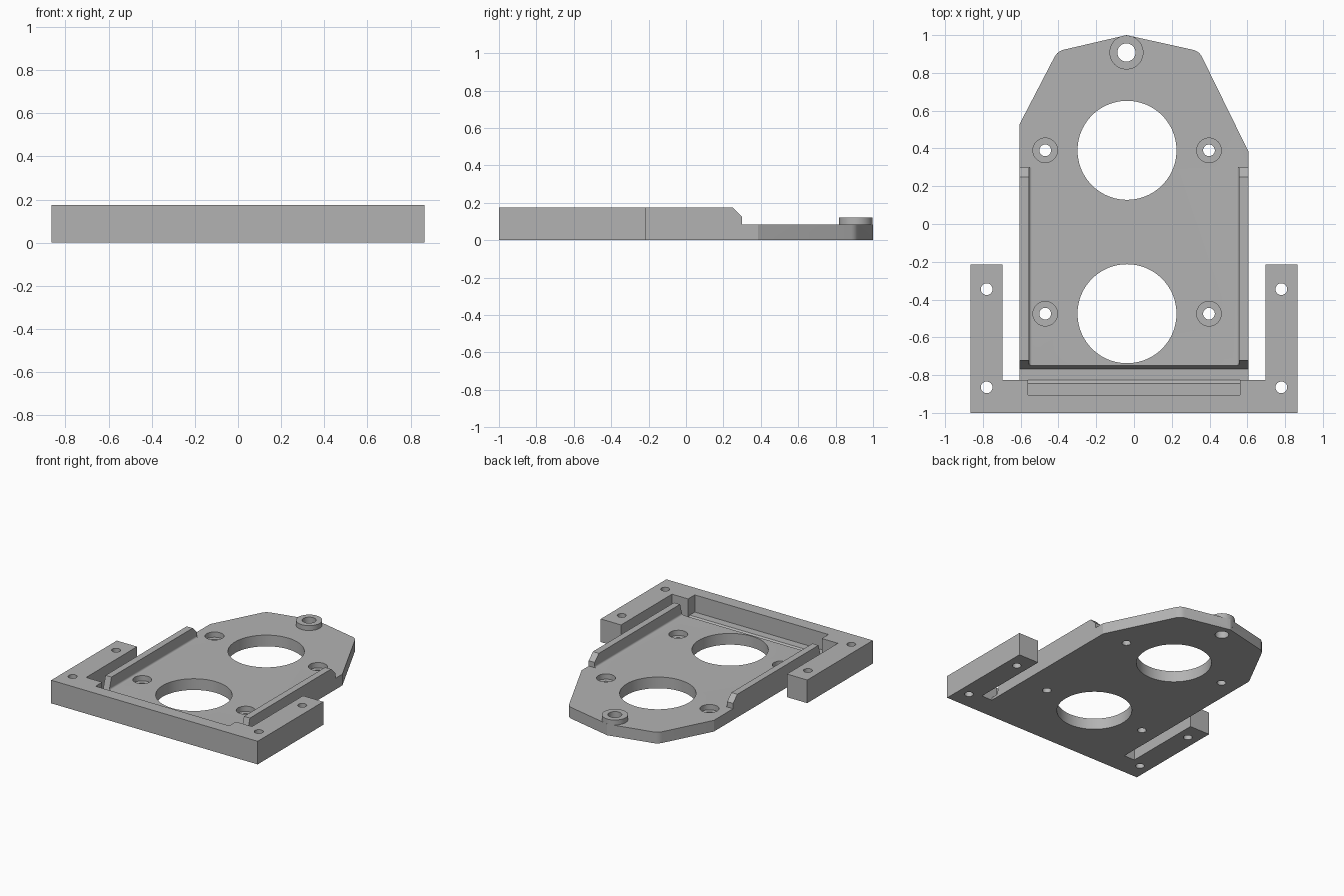
import bpy
import bmesh
import math
from mathutils import Vector

cube = bpy.data.objects.get("Cube")
if cube:
    bpy.data.objects.remove(cube, do_unlink=True)

grey = bpy.data.materials.new("plain grey")
grey.use_nodes = True
grey.diffuse_color = (0.45, 0.45, 0.45, 1)
grey.node_tree.nodes["Principled BSDF"].inputs["Base Color"].default_value = grey.diffuse_color

TOP, DECK, FLOOR, BOSS = 0.175, 0.085, 0.02, 0.122
HALF = 0.605          # half width of the plate
INNER = 0.555         # inner face of the side rails


def prism(name, points, low, high, axis="z"):
    """Extrude a closed 2D outline from low to high along an axis."""
    place = {"z": lambda a, b, h: (a, b, h),
             "x": lambda a, b, h: (h, a, b),
             "y": lambda a, b, h: (a, h, b)}[axis]
    bm = bmesh.new()
    face = bm.faces.new([bm.verts.new(place(a, b, low)) for a, b in points])
    ext = bmesh.ops.extrude_face_region(bm, geom=[face])
    shift = Vector(place(0, 0, high - low))
    bmesh.ops.translate(bm, vec=shift, verts=[v for v in ext["geom"] if isinstance(v, bmesh.types.BMVert)])
    bmesh.ops.recalc_face_normals(bm, faces=bm.faces)
    mesh = bpy.data.meshes.new(name)
    bm.to_mesh(mesh)
    bm.free()
    mesh.materials.append(grey)
    obj = bpy.data.objects.new(name, mesh)
    bpy.context.collection.objects.link(obj)
    return obj


def disc(name, x, y, radius, low, high, sides=48):
    ring = [(x + radius * math.cos(math.tau * i / sides),
             y + radius * math.sin(math.tau * i / sides)) for i in range(sides)]
    return prism(name, ring, low, high)


def combine(body, tool, operation="DIFFERENCE"):
    """Apply a boolean to the body and discard the tool."""
    mod = body.modifiers.new("shape", "BOOLEAN")
    mod.operation, mod.solver, mod.object = operation, "EXACT", tool
    bpy.context.view_layer.objects.active = body
    bpy.ops.object.modifier_apply(modifier=mod.name)
    bpy.data.objects.remove(tool, do_unlink=True)


def rounded(before, corner, after, radius=0.035, steps=5):
    """Points that round off one outline corner."""
    c = Vector(corner)
    a = c + (Vector(before) - c).normalized() * radius
    b = c + (Vector(after) - c).normalized() * radius
    ts = [i / steps for i in range(steps + 1)]
    return [tuple(a * (1 - t) ** 2 + c * 2 * t * (1 - t) + b * t * t) for t in ts]


# Full-height footprint: pointed plate, front bar and two mounting arms
tip = (-0.04, 1.0)
left_low, left_high = (-HALF, 0.53), (-0.405, 0.915)
right_low, right_high = (HALF, 0.385), (0.345, 0.915)
outline = [(-0.865, -1), (0.865, -1), (0.865, -0.215), (0.695, -0.215),
           (0.695, -0.825), (HALF, -0.825), right_low]
outline += rounded(right_low, right_high, tip) + [tip]
outline += rounded(tip, left_high, left_low)
outline += [left_low, (-HALF, -0.825), (-0.695, -0.825), (-0.695, -0.215), (-0.865, -0.215)]
body = prism("mounting_plate", outline, 0, TOP)

# Channel between the rails, with a small fillet along each rail foot
r = 0.014
foot = [(INNER - r + r * math.cos(a), DECK + r - r * math.sin(a))
        for a in [math.radians(18 * i) for i in range(6)]]
channel = [(INNER, 0.3)] + foot + [(-x, z) for x, z in reversed(foot)] + [(-INNER, 0.3)]
combine(body, prism("channel_cutter", channel, -0.79, 1.1, "y"))

# Lowered rear deck and chamfered rear rail ends
rear = [(1.1, 0.3), (1.1, DECK), (0.30, DECK), (0.30, 0.125), (0.20, 0.225), (0.20, 0.3)]
combine(body, prism("rear_cutter", rear, -0.65, 0.65, "x"))

# Cross groove with a sloping face on the plate and rail fronts
groove = [(-0.684, 0.3), (-0.768, FLOOR), (-0.825, FLOOR), (-0.825, 0.3)]
combine(body, prism("groove_cutter", groove, -0.65, 0.65, "x"))

# Pocket in the front bar, with a ledge and a short ramp
pocket = [(-0.79, 0.3), (-0.79, FLOOR), (-0.82, FLOOR), (-0.845, 0.045), (-0.905, 0.045), (-0.905, 0.3)]
combine(body, prism("pocket_cutter", pocket, -0.56, 0.56, "x"))

# Raised boss at the tip
combine(body, disc("boss", -0.04, 0.908, 0.09, 0.03, BOSS), "UNION")
combine(body, disc("boss_hole", -0.04, 0.908, 0.048, -0.1, 0.3))

# Large openings, counterbored screw holes and arm holes
for y in (0.39, -0.475):
    combine(body, disc("opening", -0.037, y, 0.262, -0.1, 0.3, 96))
    for x in (-0.47, 0.397):
        combine(body, disc("counterbore", x, y, 0.065, 0.045, 0.3))
        combine(body, disc("screw_hole", x, y, 0.031, -0.1, 0.3, 32))
for y in (-0.345, -0.865):
    for x in (-0.78, 0.78):
        combine(body, disc("arm_hole", x, y, 0.031, -0.1, 0.3, 32))

bpy.ops.object.select_all(action="DESELECT")
body.select_set(True)
bpy.context.view_layer.objects.active = body
bpy.ops.object.shade_smooth_by_angle(angle=math.radians(25))
